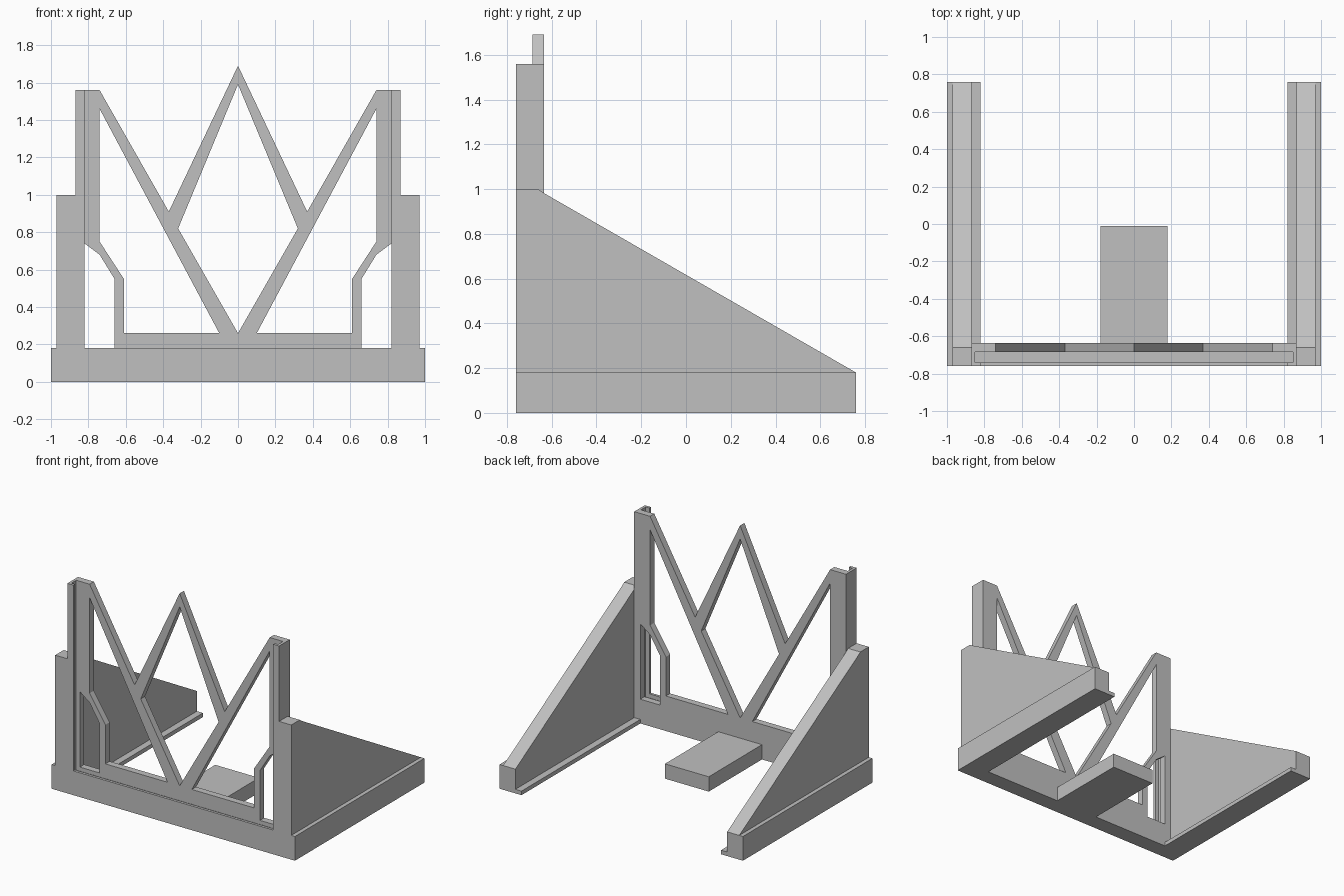
import bpy
import bmesh

cube = bpy.data.objects.get("Cube")
if cube:
    bpy.data.objects.remove(cube, do_unlink=True)

grey = bpy.data.materials.new("plain_grey")
grey.use_nodes = True
GREY = (0.53, 0.53, 0.53, 1)
grey.diffuse_color = GREY
grey.node_tree.nodes["Principled BSDF"].inputs["Base Color"].default_value = GREY

# Key depths and levels
FRONT, BACK, END = -0.76, -0.635, 0.76
SLOT_FRONT, SLOT_BACK = -0.74, -0.685
BASE_TOP, SLOT_FLOOR = 0.18, 0.15
POST_TOP = 1.56

PLACE = {
    "x": lambda a, b, d: (d, a, b),
    "y": lambda a, b, d: (a, d, b),
    "z": lambda a, b, d: (a, b, d),
}


def prism(name, loops, axis, start, stop, mirror=False):
    """Extrude an outline (plus optional hole outlines) along an axis."""
    place = PLACE[axis]
    bm = bmesh.new()
    edges = []
    for loop in loops:
        verts = [bm.verts.new(place(a, b, start)) for a, b in loop]
        edges += [bm.edges.new((v, verts[i - 1])) for i, v in enumerate(verts)]
    bmesh.ops.triangle_fill(bm, edges=edges, use_beauty=True)
    result = bmesh.ops.extrude_face_region(bm, geom=bm.faces[:], use_keep_orig=True)
    moved = [g for g in result["geom"] if isinstance(g, bmesh.types.BMVert)]
    bmesh.ops.translate(bm, verts=moved, vec=place(0, 0, stop - start))
    bmesh.ops.recalc_face_normals(bm, faces=bm.faces[:])
    mesh = bpy.data.meshes.new(name)
    bm.to_mesh(mesh)
    bm.free()
    mesh.materials.append(grey)
    obj = bpy.data.objects.new(name, mesh)
    bpy.context.collection.objects.link(obj)
    if mirror:
        obj.modifiers.new("Mirror", "MIRROR").use_axis = (True, False, False)
    return obj


def rect(a0, b0, a1, b1):
    return [(a0, b0), (a1, b0), (a1, b1), (a0, b1)]


def flip(points):
    return [(-a, b) for a, b in reversed(points)]


# Front sill with a groove along its top
prism("front_sill", [[
    (FRONT, 0), (BACK, 0), (BACK, BASE_TOP), (SLOT_BACK, BASE_TOP),
    (SLOT_BACK, SLOT_FLOOR), (SLOT_FRONT, SLOT_FLOOR),
    (SLOT_FRONT, BASE_TOP), (FRONT, BASE_TOP)]], "x", -0.85, 0.85)

# Side plinths, inner feet and sloping walls
prism("side_plinth", [[
    (0.85, FRONT), (1, FRONT), (1, END), (0.87, END),
    (0.87, BACK), (0.85, BACK)]], "z", 0, BASE_TOP, True)
prism("inner_foot", [rect(0.82, BACK, 0.87, END)], "z", 0, 0.03, True)
prism("side_wall", [[
    (FRONT, BASE_TOP), (END, BASE_TOP), (-0.64, 0.985),
    (-0.66, 1), (FRONT, 1)]], "x", 0.87, 0.97, True)

# Posts: outer wall and front lip of the groove
prism("grooved_post", [[
    (0.82, FRONT), (0.87, FRONT), (0.87, BACK), (0.85, BACK),
    (0.85, SLOT_FRONT), (0.82, SLOT_FRONT)]], "z", BASE_TOP, POST_TOP, True)

# Openwork frame behind the groove
half = [(0.37, 0.91), (0.74, POST_TOP), (0.85, POST_TOP), (0.85, BASE_TOP),
        (0.82, BASE_TOP), (0.82, 0.74), (0.74, 0.68), (0.66, 0.55),
        (0.66, BASE_TOP)]
outline = [(0, 1.69)] + half + flip(half)
diamond = [(0, 0.26), (0.32, 0.82), (0, 1.59), (-0.32, 0.82)]
side_gap = [(0.10, 0.26), (0.61, 0.26), (0.61, 0.55), (0.74, 0.75), (0.74, 1.46)]
prism("openwork_frame", [outline, diamond, side_gap, flip(side_gap)],
      "y", SLOT_BACK, BACK)

# Tongue reaching back from the sill
prism("rear_tongue", [rect(-0.18, BACK, 0.18, -0.01)], "z", 0, 0.11)
